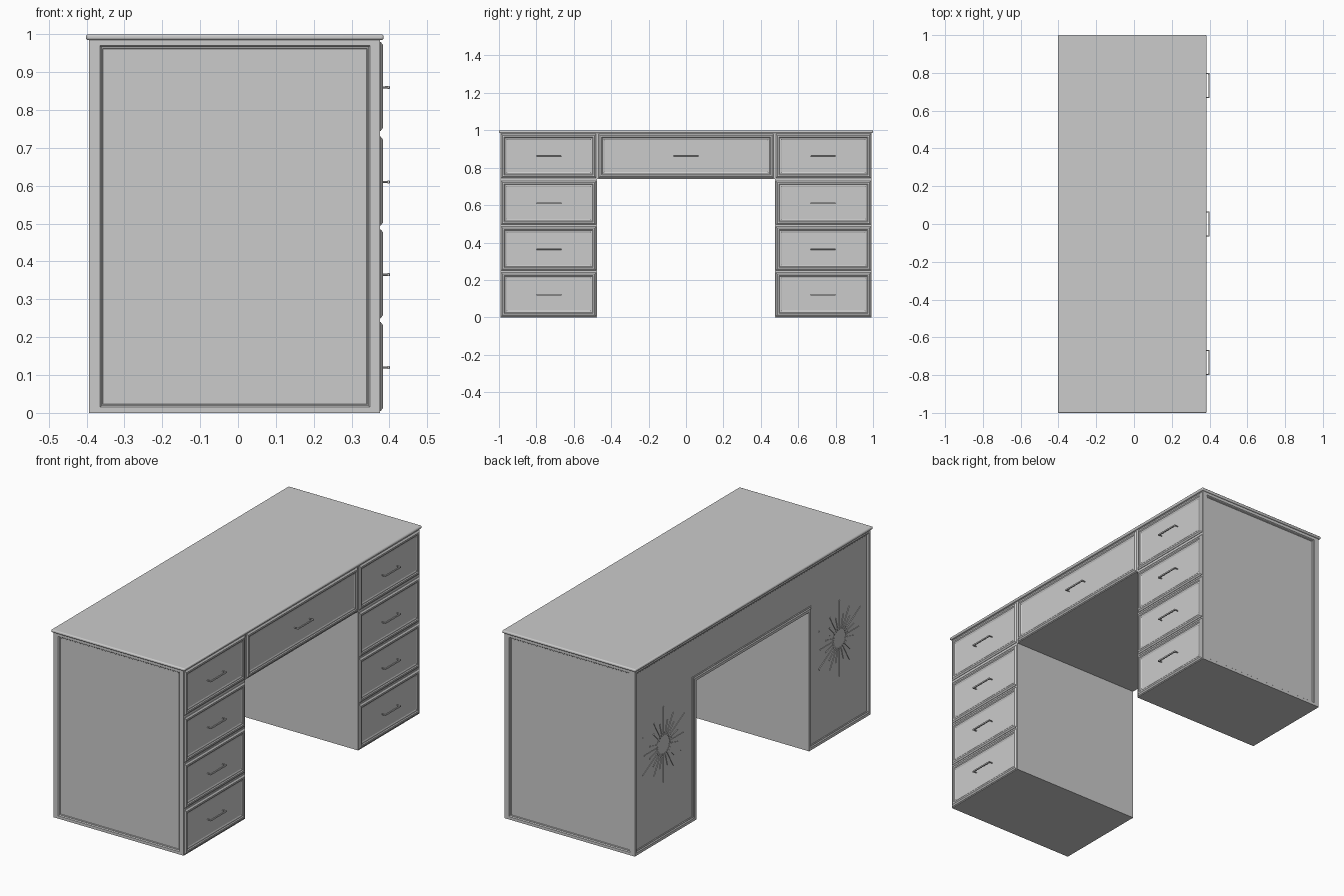
import bpy, bmesh, math
from mathutils import Vector, Matrix

if "Cube" in bpy.data.objects:
    bpy.data.objects.remove(bpy.data.objects["Cube"])

BACK, FRONT, TOP_Z = -0.393, 0.375, 0.986


def finish(name, bm):
    mesh = bpy.data.meshes.new(name)
    bm.to_mesh(mesh)
    bm.free()
    obj = bpy.data.objects.new(name, mesh)
    bpy.context.collection.objects.link(obj)
    return obj


def add_box(bm, lo, hi):
    lo, hi = Vector(lo), Vector(hi)
    mat = Matrix.Translation((lo + hi) / 2) @ Matrix.Diagonal((*(hi - lo), 1))
    return bmesh.ops.create_cube(bm, size=1, matrix=mat)["verts"]


def inset(bm, face, thickness, depth=0.0):
    bmesh.ops.inset_individual(bm, faces=[face], thickness=thickness,
                               depth=depth, use_even_offset=True)


def face_towards(bm, direction):
    bm.normal_update()
    d = Vector(direction)
    faces = [f for f in bm.faces if f.normal.dot(d) > 0.99]
    return max(faces, key=lambda f: f.calc_center_median().dot(d))


# Carcass: a U-shaped outline extruded front to back
bm = bmesh.new()
outline = [(-0.992, 0), (-0.475, 0), (-0.475, 0.74), (0.475, 0.74),
           (0.475, 0), (0.992, 0), (0.992, TOP_Z), (-0.992, TOP_Z)]
profile = bm.faces.new([bm.verts.new((BACK, y, z)) for y, z in outline])
ext = bmesh.ops.extrude_face_region(bm, geom=[profile], use_keep_orig=True)
bmesh.ops.translate(bm, vec=(FRONT - BACK, 0, 0),
                    verts=[g for g in ext["geom"] if isinstance(g, bmesh.types.BMVert)])
bmesh.ops.recalc_face_normals(bm, faces=bm.faces)

# Recessed back panel following the knee hole
panel = face_towards(bm, (-1, 0, 0))
inset(bm, panel, 0.014)
inset(bm, panel, 0.005, -0.004)
inset(bm, panel, 0.003)
inset(bm, panel, 0.003, -0.003)

# Recessed end panels
for side in (-1, 1):
    panel = face_towards(bm, (0, side, 0))
    inset(bm, panel, 0.01)
    for v in panel.verts:
        v.co.x = -0.365 if v.co.x < 0 else 0.349
        v.co.z = 0.015 if v.co.z < 0.5 else 0.97
    bm.normal_update()
    inset(bm, panel, 0.004, -0.005)
    inset(bm, panel, 0.003)
    inset(bm, panel, 0.002, -0.003)
finish("carcass", bm)

# Desk top with a rounded edge
bm = bmesh.new()
add_box(bm, (-0.402, -1, 0.985), (0.385, 1, 1.0))
top = finish("desk_top", bm)
bev = top.modifiers.new("rounded_edge", "BEVEL")
bev.width, bev.segments = 0.006, 3
bpy.context.view_layer.objects.active = top
top.select_set(True)
bpy.ops.object.shade_smooth_by_angle(angle=math.radians(40))
top.select_set(False)


def drawer_front(name, y0, y1, z0, z1):
    bm = bmesh.new()
    add_box(bm, (0.368, y0, z0), (0.377, y1, z1))
    face = face_towards(bm, (1, 0, 0))
    # outer bevel, flat rim, stepped moulding, sunken panel
    for thickness, depth in ((0.008, 0.006), (0.008, 0), (0.005, -0.004),
                             (0.006, 0), (0.004, -0.002)):
        inset(bm, face, thickness, depth)
    finish(name, bm)


def handle(name, y, z):
    bm = bmesh.new()
    # two posts, joined by a slim bar
    for s in (-1, 1):
        bmesh.ops.create_cone(
            bm, cap_ends=True, segments=10, radius1=0.0025, radius2=0.0035, depth=0.026,
            matrix=Matrix.Translation((0.387, y + s * 0.063, z))
            @ Matrix.Rotation(math.pi / 2, 4, "Y"))
    verts = add_box(bm, (0.394, y - 0.067, z - 0.004), (0.401, y + 0.067, z + 0.004))
    edges = {e for v in verts for e in v.link_edges}
    bmesh.ops.bevel(bm, geom=list(edges), offset=0.0015, segments=2,
                    affect="EDGES", profile=0.5)
    finish(name, bm)


# Drawers: four in each pedestal and a wide one between
rows = [(0.005, 0.24, 0.12), (0.25, 0.485, 0.365),
        (0.495, 0.73, 0.61), (0.745, 0.98, 0.86)]
for side, label in ((-1, "left"), (1, "right")):
    for i, (z0, z1, hz) in enumerate(rows):
        y0, y1 = sorted((side * 0.48, side * 0.988))
        drawer_front(f"{label}_drawer_{i + 1}", y0, y1, z0, z1)
        handle(f"{label}_handle_{i + 1}", side * 0.733, hz)
drawer_front("centre_drawer", -0.468, 0.468, 0.745, 0.98)
handle("centre_handle", 0, 0.86)

# Sunburst ornaments on the back of each pedestal
RAYS, RING = 24, 0.055
for side, label in ((-1, "left"), (1, "right")):
    bm = bmesh.new()
    for i in range(RAYS):
        a = 2 * math.pi * i / RAYS
        length = (0.14, 0.06, 0.10, 0.06)[i % 4]
        mid = RING + 0.008 + length / 2
        place = Matrix.Translation((-0.386, side * 0.74, 0.5)) @ Matrix.Rotation(a, 4, "X")
        bmesh.ops.create_cube(
            bm, size=1, matrix=place @ Matrix.Translation((0, 0, mid))
            @ Matrix.Diagonal((0.006, 0.006, length, 1)))
        # short block of the central ring
        bmesh.ops.create_cube(
            bm, size=1, matrix=place @ Matrix.Translation((0, 0, RING))
            @ Matrix.Diagonal((0.006, 0.010, 0.012, 1)))
    finish(f"{label}_sunburst", bm)
